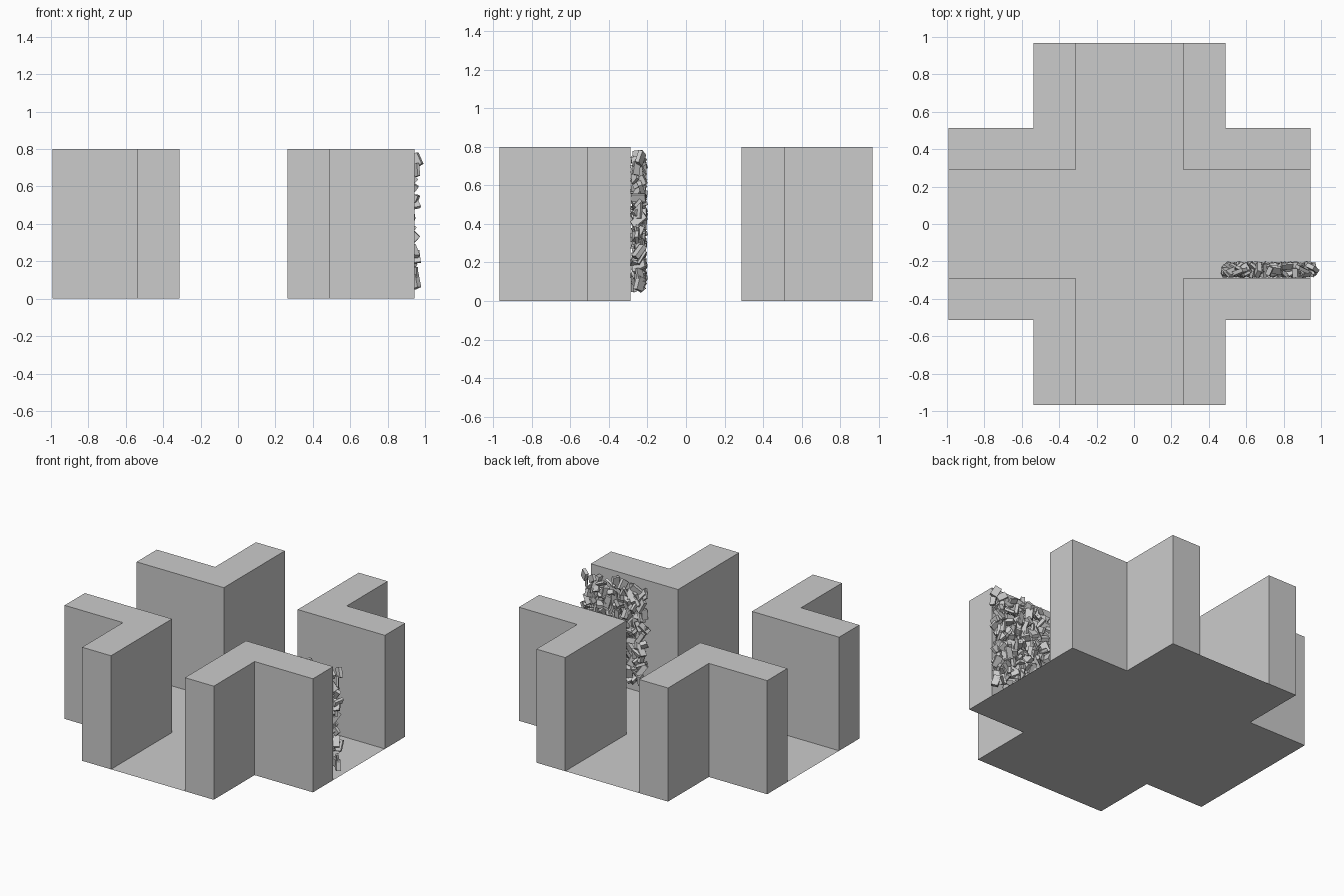
import bpy, bmesh, random
from mathutils import Matrix, Vector, Euler

if "Cube" in bpy.data.objects:
    bpy.data.objects.remove(bpy.data.objects["Cube"])

random.seed(7)
CX, CY = -0.0325, 0.0025       # centre of the crossing
IN_, MID, OUT = 0.288, 0.513, 0.9675   # corridor edge, wall outer side, arm end
H = 0.8


def finish(name, bm):
    me = bpy.data.meshes.new(name)
    bm.to_mesh(me)
    bm.free()
    ob = bpy.data.objects.new(name, me)
    bpy.context.collection.objects.link(ob)
    return ob


# Cross-shaped floor
bm = bmesh.new()
pts = []
quarter = [(OUT, MID), (MID, MID), (MID, OUT)]
for k in range(4):
    for x, y in quarter:
        for _ in range(k):
            x, y = -y, x
        pts.append((CX + x, CY + y, 0))
f = bm.faces.new([bm.verts.new(p) for p in pts])
f.normal_update()
if f.normal.z > 0:
    f.normal_flip()
finish("floor", bm)

# Four L-shaped corner walls, open underneath where they meet the floor
profile = [(IN_, IN_), (OUT, IN_), (OUT, MID), (MID, MID), (MID, OUT), (IN_, OUT)]
for name, sx, sy in (("wall_back_right", 1, 1), ("wall_back_left", -1, 1),
                     ("wall_front_left", -1, -1), ("wall_front_right", 1, -1)):
    bm = bmesh.new()
    p = profile if sx * sy > 0 else profile[::-1]
    low = [bm.verts.new((CX + sx * x, CY + sy * y, 0)) for x, y in p]
    top = [bm.verts.new((v.co.x, v.co.y, H)) for v in low]
    bm.faces.new(top)
    for i in range(6):
        j = (i + 1) % 6
        bm.faces.new((low[i], low[j], top[j], top[i]))
    finish(name, bm)

# Thin layer of tumbled chips covering the inner face of the front right wall
bm = bmesh.new()
Y0, Y1 = -0.285, -0.198
COLS, ROWS = 11, 15
for i in range(COLS):
    for j in range(ROWS):
        cx = 0.485 + 0.465 * (i + 0.5 + random.uniform(-0.5, 0.5)) / COLS
        cz = 0.07 + 0.68 * (j + 0.5 + random.uniform(-0.5, 0.5)) / ROWS
        size = (random.uniform(0.065, 0.085), random.uniform(0.035, 0.05),
                random.uniform(0.012, 0.03))
        rot = Euler([random.uniform(0, 6.283) for _ in range(3)]).to_matrix().to_4x4()
        vs = bmesh.ops.create_cube(bm, size=1)["verts"]
        bmesh.ops.transform(bm, matrix=rot @ Matrix.Diagonal((*size, 1)), verts=vs)
        half = max(v.co.y for v in vs)
        lo, hi = Y0 + half, Y1 - half
        cy = random.uniform(lo, hi) if lo < hi else (lo + hi) / 2
        hx, hz = max(v.co.x for v in vs), max(v.co.z for v in vs)
        cx = min(max(cx, 0.44 + hx), 0.995 - hx)
        cz = min(max(cz, 0.03 + hz), 0.79 - hz)
        bmesh.ops.translate(bm, vec=Vector((cx, cy, cz)), verts=vs)
finish("wall_rubble", bm)

# Centre everything on the overall bounds
obs = list(bpy.context.collection.objects)
xs = [v.co.x for o in obs for v in o.data.vertices]
shift = -(min(xs) + max(xs)) / 2
for o in obs:
    o.data.transform(Matrix.Translation((shift, -CY, 0)))
